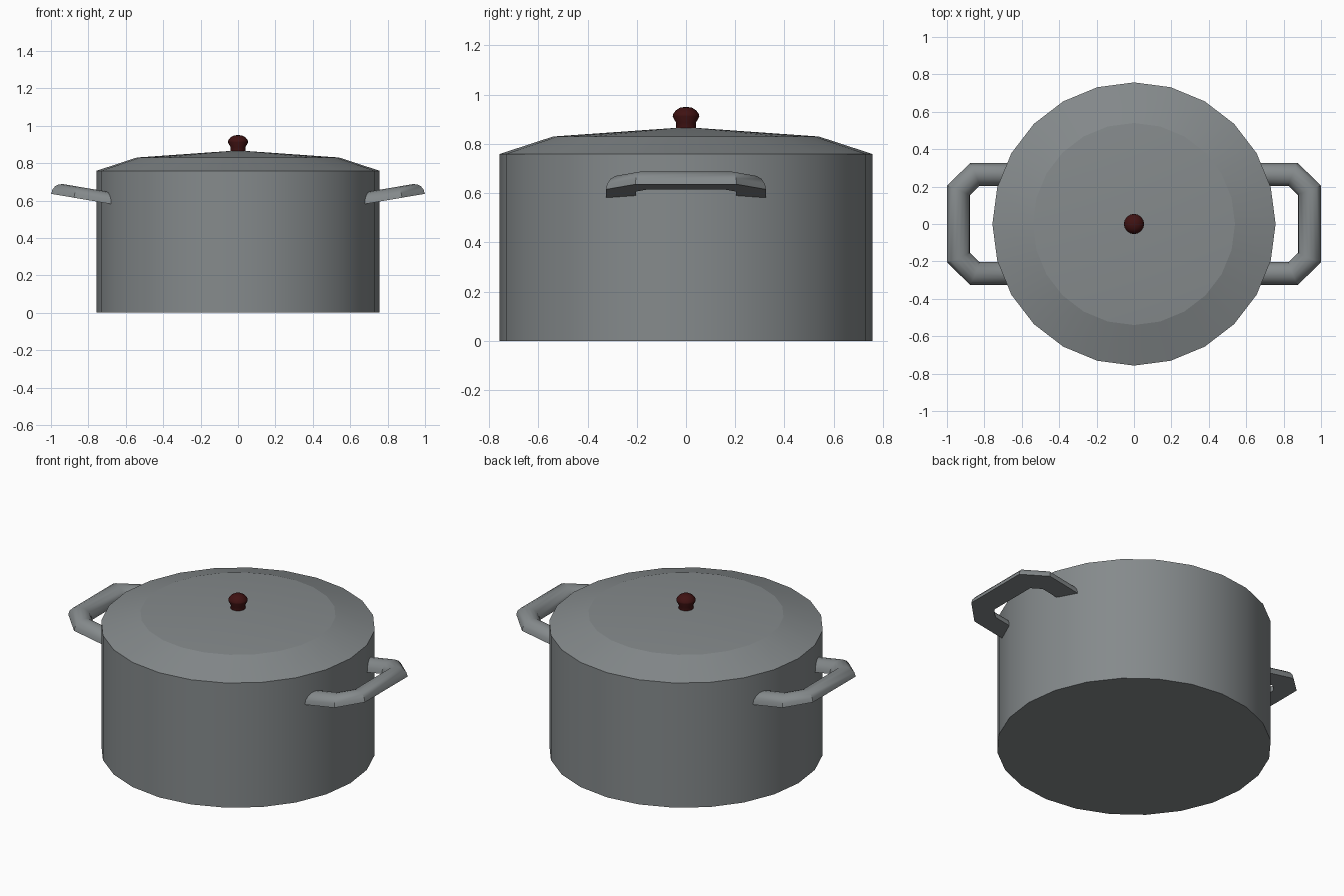
import bpy, bmesh, math
from mathutils import Vector

if "Cube" in bpy.data.objects:
    bpy.data.objects.remove(bpy.data.objects["Cube"])


def material(name, rgb):
    m = bpy.data.materials.new(name)
    m.diffuse_color = (*rgb, 1)
    m.use_nodes = True
    m.node_tree.nodes["Principled BSDF"].inputs["Base Color"].default_value = m.diffuse_color
    return m


steel = material("grey steel", (0.235, 0.255, 0.262))
dark_red = material("dark red", (0.05, 0.006, 0.006))


def finish(bm, name, mat, sharp_deg):
    """Turn a bmesh into a smooth object with sharp edges above an angle."""
    bmesh.ops.recalc_face_normals(bm, faces=bm.faces)
    for f in bm.faces:
        f.smooth = True
    for e in bm.edges:
        if len(e.link_faces) == 2 and e.calc_face_angle() > math.radians(sharp_deg):
            e.smooth = False
    me = bpy.data.meshes.new(name)
    bm.to_mesh(me)
    bm.free()
    me.materials.append(mat)
    ob = bpy.data.objects.new(name, me)
    bpy.context.collection.objects.link(ob)
    return ob


def lathe(name, profile, sides, mat, sharp_deg):
    """Revolve (radius, z) points around z; radius 0 closes to a point."""
    bm = bmesh.new()
    rings = []
    for r, z in profile:
        if r == 0:
            rings.append([bm.verts.new((0, 0, z))] * sides)
        else:
            rings.append([bm.verts.new((r * math.cos(2 * math.pi * i / sides),
                                        r * math.sin(2 * math.pi * i / sides), z))
                          for i in range(sides)])
    for a, b in zip(rings, rings[1:]):
        for i in range(sides):
            j = (i + 1) % sides
            bm.faces.new(list(dict.fromkeys((a[i], a[j], b[j], b[i]))))
    if profile[0][0] > 0:
        bm.faces.new(rings[0][::-1])
    if profile[-1][0] > 0:
        bm.faces.new(rings[-1])
    return finish(bm, name, mat, sharp_deg)


# Pot body and two-slope lid
R = 0.757
lathe("pot_body", [(R, 0), (R, 0.759)], 24, steel, 30)
lathe("lid", [(R, 0.759), (0.54, 0.83), (0, 0.868)], 24, steel, 9)

# Knob on the lid
lathe("lid_knob", [(0.042, 0.855), (0.04, 0.885), (0.054, 0.912), (0.053, 0.92),
                   (0.042, 0.936), (0.024, 0.947), (0, 0.951)], 16, dark_red, 35)

# Side handles: half-round section swept along a chamfered path, tilted upward
HALF_W, HEIGHT, SLOPE = 0.061, 0.062, 0.17
path = [Vector(p) for p in ((0.66, -0.264), (0.852, -0.264), (0.938, -0.18),
                            (0.938, 0.18), (0.852, 0.264), (0.66, 0.264))]


def handle(name, side):
    bm = bmesh.new()
    steps = 8
    rings = []
    for i, p in enumerate(path):
        d_in = (p - path[max(i - 1, 0)]).normalized() if i else (path[1] - p).normalized()
        d_out = (path[i + 1] - p).normalized() if i < len(path) - 1 else d_in
        n_in, n_out = Vector((d_in.y, -d_in.x)), Vector((d_out.y, -d_out.x))
        miter = (n_in + n_out) / (1 + n_in.dot(n_out))
        ring = []
        for k in range(steps + 1):
            a = math.pi * k / steps
            q = p + miter * HALF_W * math.cos(a)
            h = HEIGHT * math.sin(a)
            z = 0.636 + (q.x - 1.0) * SLOPE + h
            ring.append(bm.verts.new((side * (q.x - h * SLOPE * 0.5), q.y, z)))
        rings.append(ring)
    n = steps + 1
    for a, b in zip(rings, rings[1:]):
        for k in range(n):
            bm.faces.new((a[k], a[(k + 1) % n], b[(k + 1) % n], b[k]))
    bm.faces.new(rings[0])
    bm.faces.new(rings[-1])
    return finish(bm, name, steel, 35)


handle("right_handle", 1)
handle("left_handle", -1)
